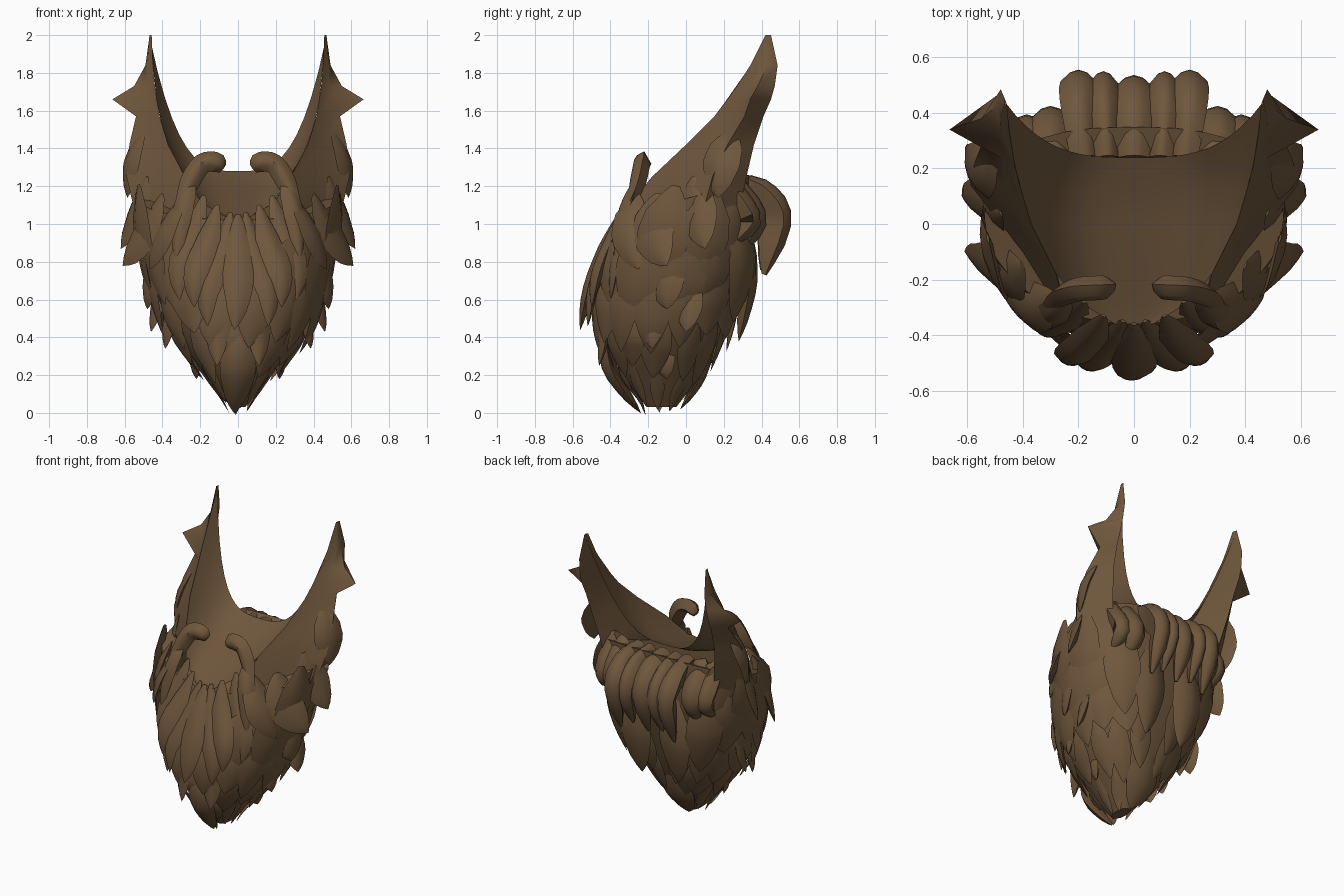
import bpy, bmesh, math, random
from mathutils import Vector

random.seed(7)
cube = bpy.data.objects.get("Cube")
if cube:
    bpy.data.objects.remove(cube)

brown = bpy.data.materials.new("brown hair")
brown.use_nodes = True
colour = (0.16, 0.095, 0.046, 1)
brown.diffuse_color = colour
brown.node_tree.nodes["Principled BSDF"].inputs["Base Color"].default_value = colour


def finish(name, bm, angle=45):
    bmesh.ops.recalc_face_normals(bm, faces=bm.faces)
    mesh = bpy.data.meshes.new(name)
    bm.to_mesh(mesh)
    bm.free()
    mesh.materials.append(brown)
    obj = bpy.data.objects.new(name, mesh)
    bpy.context.collection.objects.link(obj)
    bpy.ops.object.select_all(action="DESELECT")
    bpy.context.view_layer.objects.active = obj
    obj.select_set(True)
    bpy.ops.object.shade_smooth_by_angle(angle=math.radians(angle))


def loft(name, rings, side=1, angle=45):
    """Skin closed rings of points; side -1 mirrors the part across x."""
    bm = bmesh.new()
    loops = [[bm.verts.new((p[0] * side, p[1], p[2])) for p in r] for r in rings]
    for a, b in zip(loops, loops[1:]):
        for i in range(len(a)):
            j = (i + 1) % len(a)
            bm.faces.new((a[i], a[j], b[j], b[i]))
    bm.faces.new(loops[0])
    bm.faces.new(loops[-1])
    finish(name, bm, angle)


def table(rows, key):
    """Linear lookup in rows sorted by their first value."""
    key = max(rows[0][0], min(rows[-1][0], key))
    for lo, hi in zip(rows, rows[1:]):
        if key <= hi[0]:
            f = (key - lo[0]) / (hi[0] - lo[0])
            return [p + (q - p) * f for p, q in zip(lo[1:], hi[1:])]


# Beard core: height, half width, front y, back y
CORE = [(0.02, 0.03, -0.2, -0.06), (0.2, 0.17, -0.34, 0.08), (0.4, 0.33, -0.43, 0.18),
        (0.6, 0.42, -0.45, 0.25), (0.8, 0.48, -0.42, 0.31), (1.0, 0.53, -0.37, 0.35),
        (1.3, 0.55, -0.24, 0.35)]


def core_point(deg, z):
    half, front, back = table(CORE, z)
    a = math.radians(deg)
    s, c = math.sin(a), math.cos(a)
    mid, depth = (front + back) / 2, (back - front) / 2
    # The back is squarer than the front
    square = 0.8 if c < 0 else 0.97
    bend = lambda v: math.copysign(abs(v) ** square, v)
    return Vector((half * bend(s), mid - depth * bend(c), z))


def outward(deg):
    a = math.radians(deg)
    return Vector((math.sin(a), -math.cos(a), 0))


core_rings = []
for k in range(11):
    ring = []
    for i in range(32):
        deg = i * 360 / 32
        top = 1.14 - 0.12 * math.cos(math.radians(deg))
        ring.append(core_point(deg, 0.03 + (top - 0.03) * k / 10))
    core_rings.append(ring)
loft("beard_core", core_rings)

# Face hollow: y, half width, edge height, middle height
HOLLOW = [(-0.36, 0.07, 1.04, 1.04), (-0.28, 0.2, 1.12, 1.065), (-0.18, 0.28, 1.25, 1.11),
          (0, 0.37, 1.42, 1.17), (0.12, 0.405, 1.53, 1.22), (0.21, 0.43, 1.65, 1.265),
          (0.24, 0.465, 1.98, 1.28)]
bm = bmesh.new()
grid = []
for y, half, edge, mid in HOLLOW:
    row = []
    for i in range(25):
        s = i / 12 - 1
        rise = abs(s) ** 3.2
        sweep = 0.2 * rise if y == HOLLOW[-1][0] else 0
        row.append(bm.verts.new((half * s, y + sweep, mid + (edge - mid) * rise)))
    grid.append(row)
for a, b in zip(grid, grid[1:]):
    for i in range(24):
        bm.faces.new((a[i], a[i + 1], b[i + 1], b[i]))
finish("face_hollow", bm, 60)

# Sideburns: height, then x and y of the inner front, outer and back corners
SIDEBURN = [(0.95, 0.29, -0.33, 0.53, 0.07, 0.4, 0.27), (1.1, 0.25, -0.3, 0.555, 0.1, 0.42, 0.29),
            (1.25, 0.28, -0.18, 0.59, 0.14, 0.44, 0.32), (1.42, 0.37, 0, 0.575, 0.22, 0.47, 0.36),
            (1.57, 0.415, 0.15, 0.54, 0.31, 0.48, 0.41), (1.66, 0.43, 0.22, 0.665, 0.34, 0.485, 0.45),
            (1.73, 0.44, 0.27, 0.55, 0.38, 0.485, 0.47), (1.84, 0.45, 0.34, 0.49, 0.43, 0.48, 0.485),
            (2, 0.457, 0.42, 0.468, 0.43, 0.465, 0.45)]
sideburn_rings = []
for z, fx, fy, ox, oy, bx, by in SIDEBURN:
    f, o, b = Vector((fx, fy, z)), Vector((ox, oy, z)), Vector((bx, by, z))
    bulge = (b - f).length * 0.07
    front_mid = f.lerp(b, 0.4) + Vector((bulge * 1.8, -bulge, 0))
    inner_mid = f.lerp(b, 0.6) - Vector((bulge * 0.6, 0, 0))
    sideburn_rings.append([f, front_mid, o, b, inner_mid])

# Lens cross-section of a lock: across, outward; then its tapers
LENS = [(-1, 0), (-0.5, 0.75), (0, 1), (0.5, 0.75), (1, 0), (0, -0.7)]
BLADE = [(0, 0.15), (0.3, 0.85), (0.55, 1), (0.78, 0.65), (1, 0.02)]
ROPE = [(0, 0.5), (0.12, 1), (0.55, 1), (1, 0.05)]
CLUMP = [(0, 0.75), (0.5, 1), (0.8, 0.8), (1, 0.15)]


def sample(points, t):
    """Smooth path through any number of points."""
    n = len(points) - 1
    i = min(int(t * n), n - 1)
    f = t * n - i
    p, q = points[i], points[i + 1]
    before, after = points[max(i - 1, 0)], points[min(i + 2, n)]
    m0, m1 = (q - before) / 2, (after - p) / 2
    return (p * (2 * f**3 - 3 * f * f + 1) + m0 * (f**3 - 2 * f * f + f)
            + q * (3 * f * f - 2 * f**3) + m1 * (f**3 - f * f))


def lock(name, points, normal, width, thick, side=1, steps=10, taper=BLADE, depth=1):
    points = [Vector(p) for p in points]
    normal = Vector(normal)
    rings = []
    for k in range(steps + 1):
        t = k / steps
        here = sample(points, t)
        along = sample(points, min(t + 0.02, 1)) - sample(points, max(t - 0.02, 0))
        across = along.cross(normal).normalized()
        out = across.cross(along).normalized()
        size = table(taper, t)[0]
        rings.append([here + across * u * width * size
                      + out * v * thick * size * (depth if v < 0 else 1) for u, v in LENS])
    loft(name, rings, side)


def hanging_lock(name, deg, top, tip, width, flare, twist, side):
    """A lock lying on the core, its tip lifted off by flare."""
    points = []
    for k in range(5):
        t = k / 4
        d = deg + twist * t
        points.append(core_point(d, top + (tip - top) * t) + outward(d) * flare * t**1.5)
    lock(name, points, outward(deg), width, width * 0.22, side)


for side, label in ((1, "left"), (-1, "right")):
    loft(label + "_sideburn", sideburn_rings, side, 60)

    # Ragged tips along the outer edge of the cheek
    for part, points, width in (
            ("ear", [(0.5, 0.25, 1.5), (0.56, 0.19, 1.33), (0.585, 0.17, 1.14)], 0.11),
            ("cheek", [(0.48, 0.04, 1.25), (0.53, 0.07, 1.06), (0.62, 0.1, 0.87)], 0.11),
            ("jaw", [(0.4, -0.15, 1.16), (0.48, -0.17, 0.96), (0.61, -0.1, 0.78)], 0.13),
            ("jowl", [(0.28, -0.26, 1.16), (0.38, -0.3, 0.96), (0.47, -0.25, 0.76)], 0.11),
            ("low_jaw", [(0.44, -0.08, 0.9), (0.46, -0.1, 0.7), (0.48, -0.1, 0.55)], 0.1),
            ("side_tip", [(0.4, 0.02, 0.75), (0.42, 0.02, 0.58), (0.46, 0, 0.43)], 0.08),
            ("low_side_tip", [(0.33, -0.18, 0.62), (0.36, -0.18, 0.48), (0.385, -0.18, 0.34)], 0.07),
            ("chin_tip", [(0.2, -0.12, 0.45), (0.22, -0.12, 0.3), (0.22, -0.1, 0.18)], 0.07)):
        lock(label + "_" + part + "_lock", points, (0.9, -0.4, 0), width, 0.035, side)

    # Moustache half, curling over the mouth and down the cheek
    lock(label + "_moustache", [(0.08, -0.22, 1.295), (0.13, -0.23, 1.33), (0.2, -0.235, 1.31),
                                (0.265, -0.26, 1.2), (0.31, -0.31, 1.08), (0.36, -0.34, 0.93)],
         (0, -1, 0.2), 0.055, 0.045, side, 16, ROPE, 1.4)
    lock(label + "_moustache_strand", [(0.24, -0.25, 1.24), (0.29, -0.32, 1.08), (0.33, -0.38, 0.8)],
         (0.4, -1, 0), 0.06, 0.035, side)

    # Front locks falling from the mouth
    for x, y, top, end, tip_y, tip in ((0.04, -0.35, 1.06, 0.16, -0.52, 0.46),
                                       (0.11, -0.33, 1.1, 0.23, -0.5, 0.56),
                                       (0.18, -0.28, 1.15, 0.31, -0.4, 0.6),
                                       (0.08, -0.42, 0.75, 0.11, -0.46, 0.25)):
        lock(label + "_mouth_lock", [(x, y, top), (x * 0.6 + end * 0.4, y * 0.55 + tip_y * 0.45, top * 0.65 + tip * 0.35),
                                     (end, tip_y + 0.02, top * 0.3 + tip * 0.7), (end, tip_y, tip)],
             (0.3, -1, 0), 0.075, 0.03, side, depth=2)

    # Layers: name, first and last angle, count, top, tip, width, flare
    layers = [("cheek_layer", 75, 135, 3, 1.22, 0.72, 0.14, 0.02),
              ("jaw_layer", 40, 145, 5, 1.0, 0.55, 0.13, 0.045),
              ("chin_layer", 14, 165, 8, 0.8, 0.37, 0.1, 0.065),
              ("throat_layer", 10, 165, 7, 0.55, 0.2, 0.075, 0.045),
              ("tip_layer", 15, 160, 5, 0.3, 0.05, 0.045, 0.025)]
    for name, first, last, count, top, tip, width, flare in layers:
        for i in range(count):
            deg = first + (last - first) * i / (count - 1)
            hanging_lock(label + "_" + name, deg, top + random.uniform(-0.05, 0.05),
                         tip + random.uniform(-0.06, 0.06), width * random.uniform(0.8, 1.2),
                         flare * random.uniform(0.6, 1.2), random.uniform(-10, 10), side)

    # Solid nape locks bulging backwards below the rim
    for x, reach, tip, width in ((0.11, 0.515, 0.78, 0.055), (0.2, 0.52, 0.73, 0.07),
                                 (0.3, 0.39, 0.85, 0.075), (0.385, 0.36, 0.9, 0.07)):
        lock(label + "_nape_lock", [(x * 0.9, 0.24, 1.235), (x, reach - 0.1, 1.19), (x, reach, 1.02),
                                    (x * 1.03, reach - 0.1, tip)],
             (0, 1, 0.25), width, 0.045, side, taper=CLUMP, depth=4.5)
    lock(label + "_back_lock", [(0.13, 0.33, 1.0), (0.15, 0.34, 0.7), (0.14, 0.28, 0.38)],
         (0, 1, 0), 0.12, 0.04, side, depth=2)
    lock(label + "_rear_side_lock", [(0.36, 0.27, 1.15), (0.35, 0.3, 0.8), (0.28, 0.25, 0.48)],
         (0.6, 0.8, 0), 0.12, 0.03, side, depth=2)

# Centre locks
lock("centre_mouth_lock", [(0, -0.36, 1.05), (0, -0.45, 0.85), (0, -0.53, 0.62), (-0.02, -0.56, 0.44)],
     (0, -1, 0), 0.085, 0.03, depth=2)
lock("centre_nape_lock", [(0, 0.24, 1.235), (0, 0.4, 1.19), (0, 0.5, 1.02), (0, 0.41, 0.75)],
     (0, 1, 0.25), 0.075, 0.045, taper=CLUMP, depth=4)
lock("chin_lock", [(0, -0.42, 0.5), (0, -0.4, 0.25), (-0.02, -0.24, 0)], (0, -1, 0), 0.1, 0.05)
lock("throat_lock", [(0, 0.16, 0.45), (0, 0.08, 0.2), (0, -0.03, 0.02)], (0, 1, 0), 0.12, 0.03)
